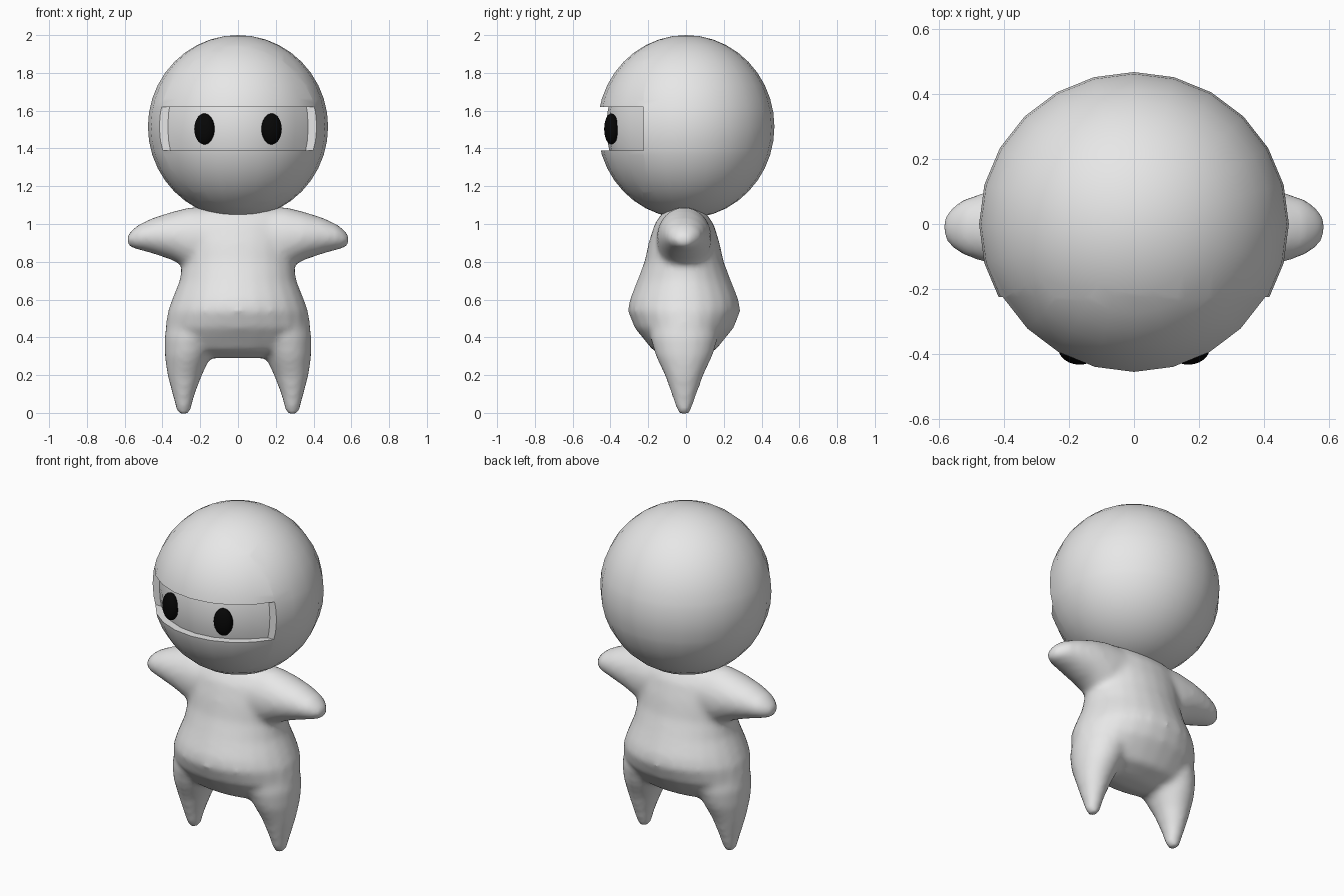
import bpy, bmesh, math
from mathutils import Vector, Matrix

if "Cube" in bpy.data.objects:
    bpy.data.objects.remove(bpy.data.objects["Cube"], do_unlink=True)


def material(name, value):
    m = bpy.data.materials.new(name)
    m.use_nodes = True
    colour = (value, value, value, 1)
    m.diffuse_color = colour
    m.node_tree.nodes["Principled BSDF"].inputs["Base Color"].default_value = colour
    return m


def make_object(name, bm, mat):
    bmesh.ops.recalc_face_normals(bm, faces=bm.faces)
    mesh = bpy.data.meshes.new(name)
    bm.to_mesh(mesh)
    bm.free()
    mesh.materials.append(mat)
    obj = bpy.data.objects.new(name, mesh)
    bpy.context.collection.objects.link(obj)
    return obj


def shade(obj, degrees):
    bpy.ops.object.select_all(action="DESELECT")
    obj.select_set(True)
    bpy.context.view_layer.objects.active = obj
    bpy.ops.object.shade_smooth_by_angle(angle=math.radians(degrees))


def loft(bm, rings, u, v, sides=24):
    """Closed tube through elliptical rings of (centre, radius along u, radius along v)."""
    loops = []
    for centre, ru, rv in rings:
        angles = [math.tau * i / sides for i in range(sides)]
        loops.append([bm.verts.new(Vector(centre) + u * ru * math.cos(a) + v * rv * math.sin(a))
                      for a in angles])
    for low, high in zip(loops, loops[1:]):
        for i in range(sides):
            j = (i + 1) % sides
            bm.faces.new((low[i], low[j], high[j], high[i]))
    bm.faces.new(loops[0][::-1])
    bm.faces.new(loops[-1])


grey = material("light grey", 0.8)
black = material("black", 0.002)
X, Y, Z = Vector((1, 0, 0)), Vector((0, 1, 0)), Vector((0, 0, 1))

# Body: torso, legs and arms fused into one soft shape
torso = [(0.29, 0.2, 0.05), (0.33, 0.31, 0.165), (0.38, 0.36, 0.205), (0.45, 0.385, 0.262),
         (0.54, 0.372, 0.298), (0.6, 0.35, 0.288), (0.7, 0.31, 0.248), (0.8, 0.295, 0.21),
         (0.9, 0.3, 0.188), (1.0, 0.3, 0.157), (1.06, 0.27, 0.115), (1.09, 0.22, 0.06)]
leg = [(-0.01, 0.288, 0.025, 0.025), (0.02, 0.288, 0.04, 0.04), (0.1, 0.288, 0.06, 0.067),
       (0.2, 0.282, 0.092, 0.102), (0.3, 0.266, 0.122, 0.15), (0.4, 0.24, 0.15, 0.18),
       (0.5, 0.2, 0.17, 0.18)]
arm = [(0.1, 0.93, 0.15, 0.155), (0.25, 0.922, 0.145, 0.168), (0.35, 0.937, 0.135, 0.128),
       (0.45, 0.938, 0.112, 0.095), (0.53, 0.93, 0.086, 0.065), (0.57, 0.918, 0.055, 0.043),
       (0.588, 0.915, 0.025, 0.02)]
bm = bmesh.new()
loft(bm, [((0, -0.01, z), rx, ry) for z, rx, ry in torso], X, Y)
for side in (1, -1):
    loft(bm, [((side * x, -0.01, z), rx, ry) for z, x, rx, ry in leg], X, Y)
    loft(bm, [((side * x, -0.01, z), ry, rz) for x, z, ry, rz in arm], Y, Z)
body = make_object("body", bm, grey)
remesh = body.modifiers.new("fuse", "REMESH")
remesh.mode = "VOXEL"
remesh.voxel_size = 0.018
remesh.use_smooth_shade = True
smooth = body.modifiers.new("soften", "SMOOTH")
smooth.factor = 0.5
smooth.iterations = 8

# Head: round hood with a recessed eye opening wrapped around the front
HEAD_Z, SLOT_LOW, SLOT_HIGH, SLOT_END = 1.515, 1.39, 1.62, -0.225
bm = bmesh.new()
bmesh.ops.create_uvsphere(bm, u_segments=24, v_segments=20, radius=1)
bmesh.ops.transform(bm, verts=bm.verts, matrix=Matrix.Translation((0, 0, HEAD_Z))
                    @ Matrix.Diagonal((0.477, 0.468, 0.485, 1)))
for point, normal in (((0, 0, SLOT_LOW), Z), ((0, 0, SLOT_HIGH), Z), ((0, SLOT_END, 0), Y)):
    bmesh.ops.bisect_plane(bm, geom=bm.verts[:] + bm.edges[:] + bm.faces[:],
                           plane_co=point, plane_no=normal, dist=0.0005)
opening = []
for f in bm.faces:
    c = f.calc_center_median()
    if SLOT_LOW < c.z < SLOT_HIGH and c.y < SLOT_END:
        opening.append(f)
result = bmesh.ops.extrude_face_region(bm, geom=opening)
bmesh.ops.delete(bm, geom=[f for f in opening if f.is_valid], context="FACES")
for v in result["geom"]:
    if isinstance(v, bmesh.types.BMVert):
        v.co.x *= 0.9
        v.co.y = min(v.co.y * 0.9, SLOT_END)
head = make_object("head", bm, grey)
shade(head, 35)

# Eyes: flattened ovals set into the opening
for side, name in ((1, "left_eye"), (-1, "right_eye")):
    bm = bmesh.new()
    bmesh.ops.create_uvsphere(bm, u_segments=24, v_segments=16, radius=1)
    bmesh.ops.transform(bm, verts=bm.verts, matrix=Matrix.Translation((side * 0.178, -0.395, 1.503))
                        @ Matrix.Rotation(side * math.radians(15), 4, "Z")
                        @ Matrix.Diagonal((0.055, 0.037, 0.082, 1)))
    shade(make_object(name, bm, black), 40)
